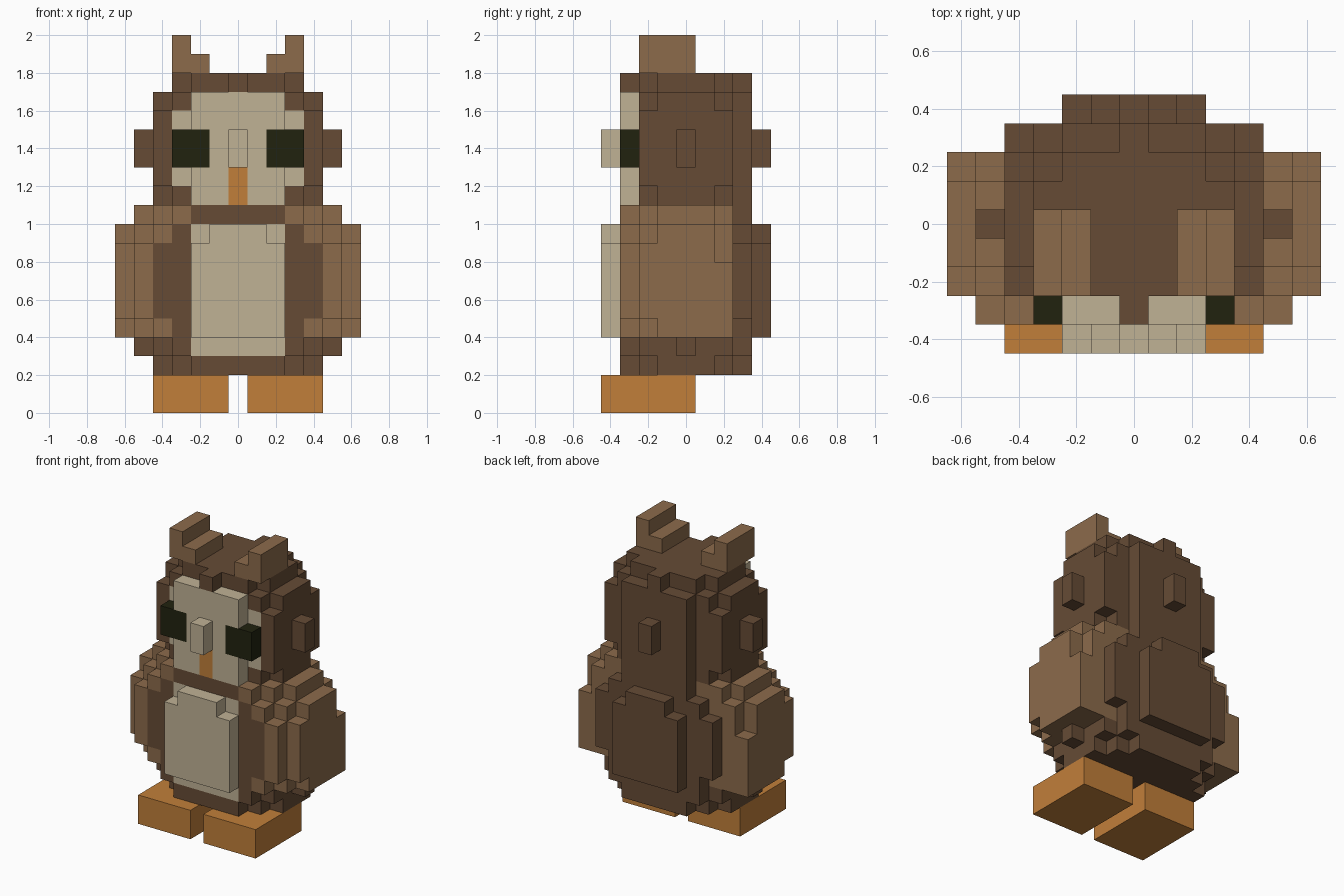
import bpy, bmesh
from mathutils import Vector

cube = bpy.data.objects.get("Cube")
if cube:
    bpy.data.objects.remove(cube, do_unlink=True)

S = 0.1  # edge of one block


def make_material(name, rgb):
    lin = [((c / 255 + 0.055) / 1.055) ** 2.4 if c > 10 else c / 255 / 12.92 for c in rgb]
    m = bpy.data.materials.new(name)
    m.use_nodes = True
    m.diffuse_color = (*lin, 1)
    bsdf = next(n for n in m.node_tree.nodes if n.type == 'BSDF_PRINCIPLED')
    bsdf.inputs["Base Color"].default_value = (*lin, 1)
    return m


brown = make_material("dark brown", (102, 75, 53))
tan = make_material("tan brown", (140, 107, 75))
cream = make_material("cream", (192, 178, 149))
orange = make_material("orange", (193, 127, 58))
black = make_material("eye black", (33, 34, 15))


def box(xs, ys, zs):
    """Cells in inclusive index ranges; layer z spans z*S to (z+1)*S."""
    return {(x, y, z) for x in range(xs[0], xs[1] + 1)
            for y in range(ys[0], ys[1] + 1) for z in range(zs[0], zs[1] + 1)}


def layers(table):
    """Rounded block mass: per layer, half widths for |y| = 0, 1, 2..."""
    cells = set()
    for z, widths in table.items():
        for d, w in enumerate(widths):
            cells |= box((-w, w), (d, d), (z, z)) | box((-w, w), (-d, -d), (z, z))
    return cells


def mirror(cells):
    return {(-x, y, z) for x, y, z in cells}


# Body and head masses
mid = [4, 4, 4, 4, 2]
body = layers({2: [4, 4, 3, 2], 3: [5, 4, 4, 3], 4: [3, 3, 3, 3, 2],
               5: mid, 6: mid, 7: mid, 8: mid,
               9: [3, 3, 3, 3, 1], 10: [2, 2, 2, 2]})
cap, shoulder, side, bump = [3, 3, 2, 0], [4, 4, 3, 2], [4, 4, 4, 2], [5, 4, 4, 2, 0]
head = layers({11: shoulder, 12: side, 13: bump, 14: bump, 15: side,
               16: shoulder, 17: cap})

# Wing: per layer, outer reach for y = -3 .. 2
wing = set()
reach = {4: [4, 5, 6, 6, 6, 6], 5: [5, 6, 6, 6, 6, 6], 6: [5, 6, 6, 6, 6, 6],
         7: [5, 6, 6, 6, 6, 6], 8: [5, 6, 6, 6, 6, 5],
         9: [4, 5, 6, 6, 6, 5], 10: [3, 4, 5, 5, 5, 4]}
for z, row in reach.items():
    for n, w in enumerate(row):
        wing |= box((3, w), (n - 3, n - 3), (z, z))
wing -= body

# Face, belly and small features
belly = body & box((-2, 2), (-4, -3), (3, 9))
eye = box((2, 3), (-3, -3), (13, 14))
beak = box((0, 0), (-3, -3), (11, 12))
face = head & (box((-2, 2), (-4, -3), (11, 16)) | box((-3, 3), (-2, -2), (12, 15)))
face -= eye | mirror(eye) | beak
ear = box((3, 3), (-2, 0), (18, 19)) | box((2, 2), (-2, 0), (18, 18))
foot = box((1, 4), (-4, 0), (0, 1))

parts = {
    "body": (body - belly, brown),
    "belly": (belly, cream),
    "head": (head - face - eye - mirror(eye) - beak, brown),
    "face": (face, cream),
    "beak": (beak, orange),
}
for name, cells, mat in (("eye", eye, black), ("ear_tuft", ear, tan),
                         ("wing", wing, tan), ("foot", foot, orange)):
    parts["left_" + name] = (cells, mat)
    parts["right_" + name] = (mirror(cells), mat)

filled = set().union(*(cells for cells, _ in parts.values()))


def build(name, cells, mat):
    """Mesh the exposed sides of the blocks and merge flat areas."""
    bm = bmesh.new()
    for cell in sorted(cells):
        centre = Vector((cell[0], cell[1], cell[2] + 0.5))
        for axis in range(3):
            for sign in (-1, 1):
                n = [0, 0, 0]
                n[axis] = sign
                if tuple(c + d for c, d in zip(cell, n)) in filled:
                    continue
                u, v = Vector((0, 0, 0)), Vector((0, 0, 0))
                u[(axis + 1) % 3] = 0.5
                v[(axis + 2) % 3] = 0.5 * sign
                mid_pt = centre + Vector(n) * 0.5
                bm.faces.new([bm.verts.new((mid_pt + a * u + b * v) * S)
                              for a, b in ((-1, -1), (1, -1), (1, 1), (-1, 1))])
    bmesh.ops.remove_doubles(bm, verts=bm.verts, dist=0.001)
    bmesh.ops.dissolve_limit(bm, angle_limit=0.01, verts=bm.verts, edges=bm.edges)
    mesh = bpy.data.meshes.new(name)
    bm.to_mesh(mesh)
    bm.free()
    mesh.materials.append(mat)
    bpy.context.collection.objects.link(bpy.data.objects.new(name, mesh))


for part, (cells, mat) in parts.items():
    build(part, cells, mat)
